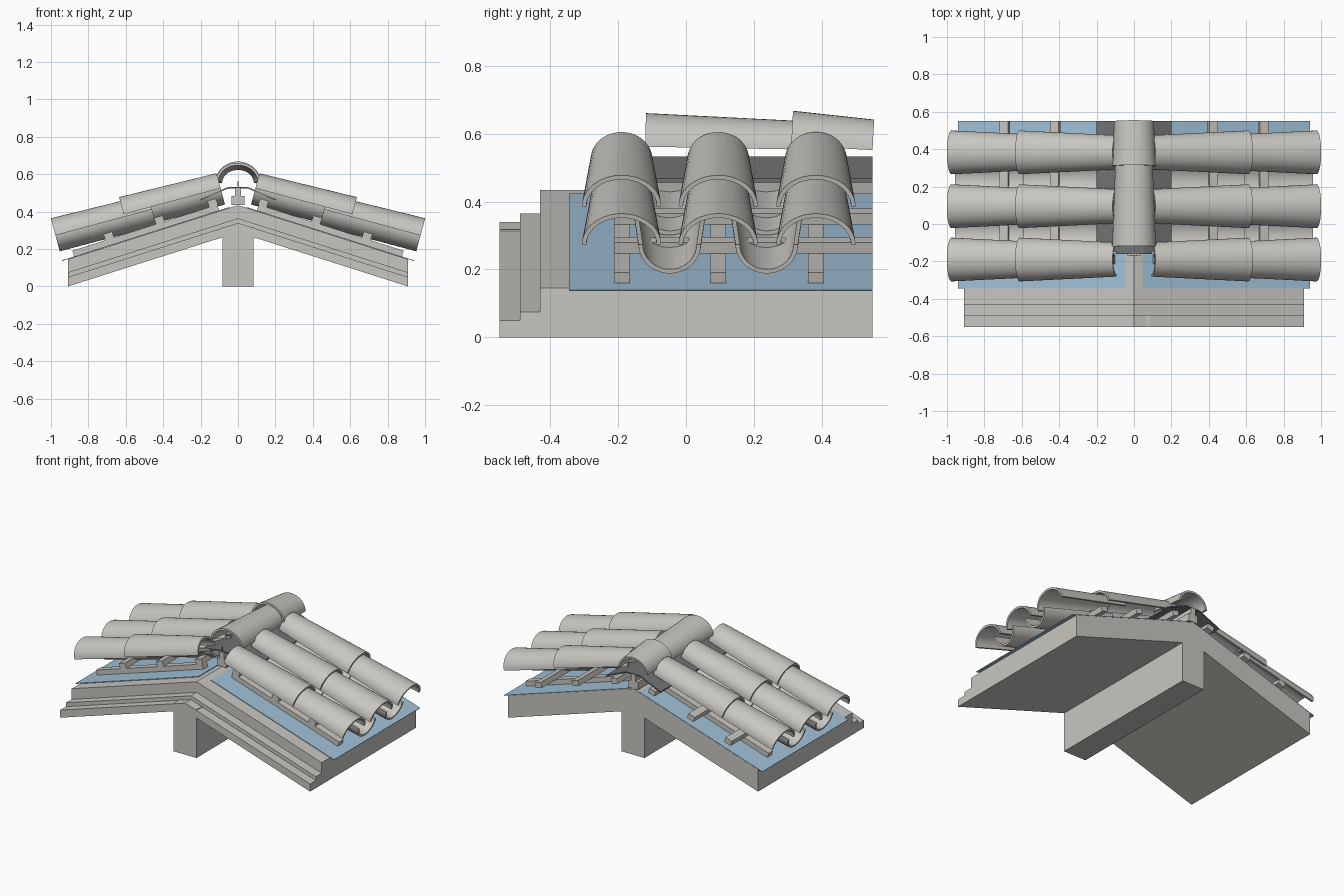
import bpy, bmesh, math
from mathutils import Vector

cube = bpy.data.objects.get("Cube")
if cube:
    bpy.data.objects.remove(cube, do_unlink=True)


def material(name, color):
    m = bpy.data.materials.new(name)
    m.use_nodes = True
    m.diffuse_color = (*color, 1)
    m.node_tree.nodes["Principled BSDF"].inputs["Base Color"].default_value = (*color, 1)
    return m


GREY = material("pale grey", (0.58, 0.565, 0.53))
BLUE = material("membrane blue", (0.35, 0.53, 0.68))
DARK = material("dark grey", (0.165, 0.17, 0.175))

SLOPE = 0.318
PEAK = 0.435
BACK = 0.55


def finish(name, bm, mat, smooth=False):
    bmesh.ops.recalc_face_normals(bm, faces=bm.faces)
    me = bpy.data.meshes.new(name)
    bm.to_mesh(me)
    bm.free()
    me.materials.append(mat)
    ob = bpy.data.objects.new(name, me)
    bpy.context.collection.objects.link(ob)
    if smooth:
        bpy.ops.object.select_all(action='DESELECT')
        ob.select_set(True)
        bpy.context.view_layer.objects.active = ob
        bpy.ops.object.shade_smooth_by_angle(angle=math.radians(40))
    return ob


def prism(name, profile, y0, y1, mat):
    """Extrude an x-z profile along y."""
    bm = bmesh.new()
    face = bm.faces.new([bm.verts.new((x, y0, z)) for x, z in profile])
    ext = bmesh.ops.extrude_face_region(bm, geom=[face])
    moved = [v for v in ext["geom"] if isinstance(v, bmesh.types.BMVert)]
    bmesh.ops.translate(bm, verts=moved, vec=(0, y1 - y0, 0))
    return finish(name, bm, mat)


def box(name, half, z0, z1, y0, y1, mat):
    return prism(name, [(-half, z0), (half, z0), (half, z1), (-half, z1)], y0, y1, mat)


def gable(name, x, z0, z1, y0, y1, mat):
    """Roof layer given by its eave heights."""
    rise = x * SLOPE
    return prism(name, [(-x, z0), (0, z0 + rise), (x, z0), (x, z1), (0, z1 + rise), (-x, z1)],
                 y0, y1, mat)


def strip(name, side, xa, xb, low, high, y0, y1, mat):
    """Board lying on the slope, low and high measured square to it."""
    n = Vector((SLOPE, 1)).normalized()

    def at(x, h):
        return (side * (x + n.x * h), PEAK - SLOPE * x + n.y * h)
    return prism(name, [at(xa, low), at(xb, low), at(xb, high), at(xa, high)], y0, y1, mat)


def barrel(name, a, b, across, size_a, size_b, flip=1, thick=0.013, seg=20):
    """Tapered half-round clay tile from a to b; sizes are (half width, height)."""
    a, b, across = Vector(a), Vector(b), Vector(across)
    up = across.cross(b - a).normalized()
    if up.z < 0:
        up.negate()
    bm = bmesh.new()
    rings = []
    for centre, (w, h) in ((a, size_a), (b, size_b)):
        for t in (0, thick):
            ring = []
            for i in range(seg + 1):
                ang = math.pi * i / seg
                p = centre + across * (w - t) * math.cos(ang) + up * flip * (h - t) * math.sin(ang)
                ring.append(bm.verts.new(p))
            rings.append(ring)
    oa, ia, ob_, ib = rings
    for p, q in ((oa, ob_), (ia, ib), (oa, ia), (ob_, ib)):
        for i in range(seg):
            bm.faces.new((p[i], p[i + 1], q[i + 1], q[i]))
    for i in (0, seg):
        bm.faces.new((oa[i], ob_[i], ib[i], ia[i]))
    return finish(name, bm, GREY, True)


# Ridge beam and stepped roof deck
box("ridge_beam", 0.083, 0, 0.318, -BACK, BACK, GREY)
gable("deck_board", 0.91, 0, 0.05, -0.55, BACK, GREY)
gable("vapour_layer", 0.91, 0.05, 0.075, -0.49, BACK, GREY)
gable("insulation_layer", 0.91, 0.075, 0.145, -0.43, BACK, GREY)

COVER_ROWS = (-0.19, 0.095, 0.383)
PAN_ROWS = (-0.048, 0.238)
# Each course: eave and ridge ends of the tile's springing line (x, z)
COURSES = {"lower": ((0.976, 0.273), (0.46, 0.412)),
           "upper": ((0.611, 0.386), (0.093, 0.525))}

for side, label in ((1, "left"), (-1, "right")):
    strip(f"{label}_membrane", side, 0.045, 0.94, 0, 0.004, -0.345, BACK, BLUE)

    # Battens up the slope, then battens across it
    for i, y in enumerate(COVER_ROWS):
        strip(f"{label}_counter_batten_{i}", side, 0.1, 0.875, 0.004, 0.036,
              y - 0.023, y + 0.023, GREY)
    for i, x in enumerate((0.12, 0.405, 0.675)):
        strip(f"{label}_batten_{i}", side, x - 0.023, x + 0.023, 0.036, 0.07, -0.213, BACK, GREY)

    # Pan tiles below, cover tiles above
    for course, (eave, ridge) in COURSES.items():
        for i, y in enumerate(PAN_ROWS):
            barrel(f"{label}_{course}_pan_tile_{i}", (side * eave[0], y, eave[1]),
                   (side * ridge[0], y, ridge[1]), (0, 1, 0), (0.092, 0.088), (0.113, 0.09), -1)
        for i, y in enumerate(COVER_ROWS):
            barrel(f"{label}_{course}_cover_tile_{i}", (side * eave[0], y, eave[1]),
                   (side * ridge[0], y, ridge[1]), (0, 1, 0), (0.117, 0.095), (0.091, 0.083))

# Ridge support and flashing
box("ridge_bracket", 0.035, 0.435, 0.485, -0.17, BACK, GREY)
box("ridge_post", 0.016, 0.485, 0.528, -0.17, BACK, GREY)
box("ridge_screw", 0.004, 0.528, 0.565, -0.172, -0.164, GREY)
edge = [(-0.2, 0.46), (-0.05, 0.525), (0.05, 0.525), (0.2, 0.46)]
prism("ridge_flashing", edge + [(x, z + 0.008) for x, z in reversed(edge)], -0.16, BACK, DARK)

# Ridge tiles
barrel("front_ridge_tile", (0, -0.12, 0.562), (0, 0.37, 0.553), (1, 0, 0),
       (0.117, 0.099), (0.098, 0.083))
barrel("back_ridge_tile", (0, 0.31, 0.565), (0, BACK, 0.552), (1, 0, 0),
       (0.118, 0.103), (0.106, 0.09))
